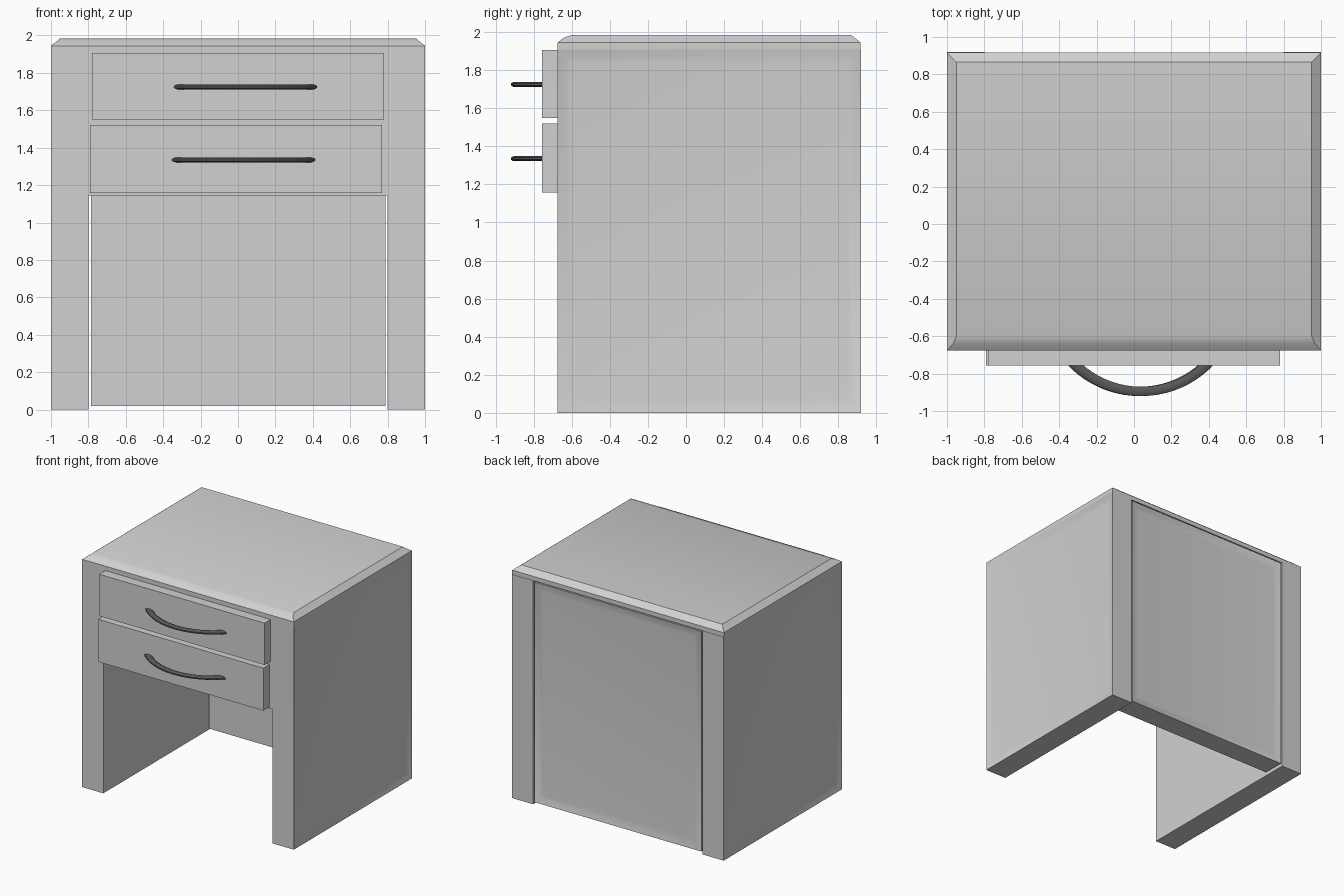
import bpy, bmesh, math
from mathutils import Vector

cube = bpy.data.objects.get("Cube")
if cube:
    bpy.data.objects.remove(cube, do_unlink=True)

FRONT, BACK = -0.675, 0.92


def material(name, value):
    mat = bpy.data.materials.new(name)
    mat.use_nodes = True
    colour = (value, value, value, 1)
    mat.diffuse_color = colour
    mat.node_tree.nodes["Principled BSDF"].inputs["Base Color"].default_value = colour
    return mat


PAINT = material("light grey paint", 0.64)
METAL = material("dark grey metal", 0.1)


def finish(bm, name, mat, smooth=None):
    bmesh.ops.recalc_face_normals(bm, faces=bm.faces)
    mesh = bpy.data.meshes.new(name)
    bm.to_mesh(mesh)
    bm.free()
    mesh.materials.append(mat)
    obj = bpy.data.objects.new(name, mesh)
    bpy.context.collection.objects.link(obj)
    if smooth:
        bpy.ops.object.select_all(action="DESELECT")
        obj.select_set(True)
        bpy.context.view_layer.objects.active = obj
        bpy.ops.object.shade_smooth_by_angle(angle=math.radians(smooth))
    return obj


def box(name, x0, x1, y0, y1, z0, z1, recess=None):
    """Box with an optional shallow, softly sloped recess on one face."""
    bm = bmesh.new()
    bmesh.ops.create_cube(bm, size=1)
    for v in bm.verts:
        v.co = ((x0 + x1) / 2 + v.co.x * (x1 - x0),
                (y0 + y1) / 2 + v.co.y * (y1 - y0),
                (z0 + z1) / 2 + v.co.z * (z1 - z0))
    if recess:
        bm.normal_update()
        face = max(bm.faces, key=lambda f: f.normal.dot(Vector(recess)))
        for width, depth in ((0.05, 0.012), (0.05, 0.004)):
            bmesh.ops.inset_region(bm, faces=[face], thickness=width, depth=-depth)
    return finish(bm, name, PAINT, 30 if recess else None)


def skin(bm, rings, closed_ends=True):
    """Join successive rings of points with quads and cap the ends."""
    loops = [[bm.verts.new(p) for p in ring] for ring in rings]
    n = len(loops[0])
    for a, b in zip(loops, loops[1:]):
        for i in range(n):
            j = (i + 1) % n
            bm.faces.new((a[i], a[j], b[j], b[i]))
    bm.faces.new(loops[0])
    bm.faces.new(loops[-1])


# Side and back panels
for side, sign in (("left", 1), ("right", -1)):
    x0, x1 = sorted((0.8 * sign, sign))
    box(side + "_side_panel", x0, x1, FRONT, BACK, 0, 1.908, (sign, 0, 0))
box("back_panel", -0.787, 0.788, 0.73, BACK - 0.002, 0.02, 1.9, (0, 1, 0))

# Drawer housing
box("drawer_housing", -0.8, 0.8, FRONT, 0.72, 1.145, 1.908)

# Top board: straight lip, sloped sides and back, rounded front
bm = bmesh.new()
rings = []
for z, side, front, back in ((1.908, 0, 0, 0), (1.945, 0, 0, 0),
                             (1.971, 0.033, 0.035, 0.033), (1.985, 0.05, 0.075, 0.05)):
    x, y0, y1 = 1 - side, FRONT + front, BACK - 0.003 - back
    rings.append([(-x, y0, z), (x, y0, z), (x, y1, z), (-x, y1, z)])
skin(bm, rings)
finish(bm, "top_board", PAINT, 30)


# Drawer fronts with bowed handles
def handle(name, cx, cz):
    bm = bmesh.new()
    rings, steps, sides, radius = [], 20, 8, 0.505
    for i in range(steps + 1):
        a = math.radians(-48 + 96 * i / steps)
        ring = []
        for k in range(sides):
            t = 2 * math.pi * (k + 0.5) / sides
            r = radius + 0.027 * math.cos(t)
            ring.append((cx + r * math.sin(a), -0.39 - r * math.cos(a),
                         cz + 0.0145 * math.sin(t)))
        rings.append(ring)
    skin(bm, rings)
    finish(bm, name, METAL, 50)


for level, shift, z0, z1, hz in (("upper", 0, 1.55, 1.907, 1.725),
                                 ("lower", -0.01, 1.157, 1.52, 1.335)):
    box(level + "_drawer", -0.78 + shift, 0.78 + shift, -0.757, -0.67, z0, z1)
    handle(level + "_handle", 0.04 + shift, hz)
